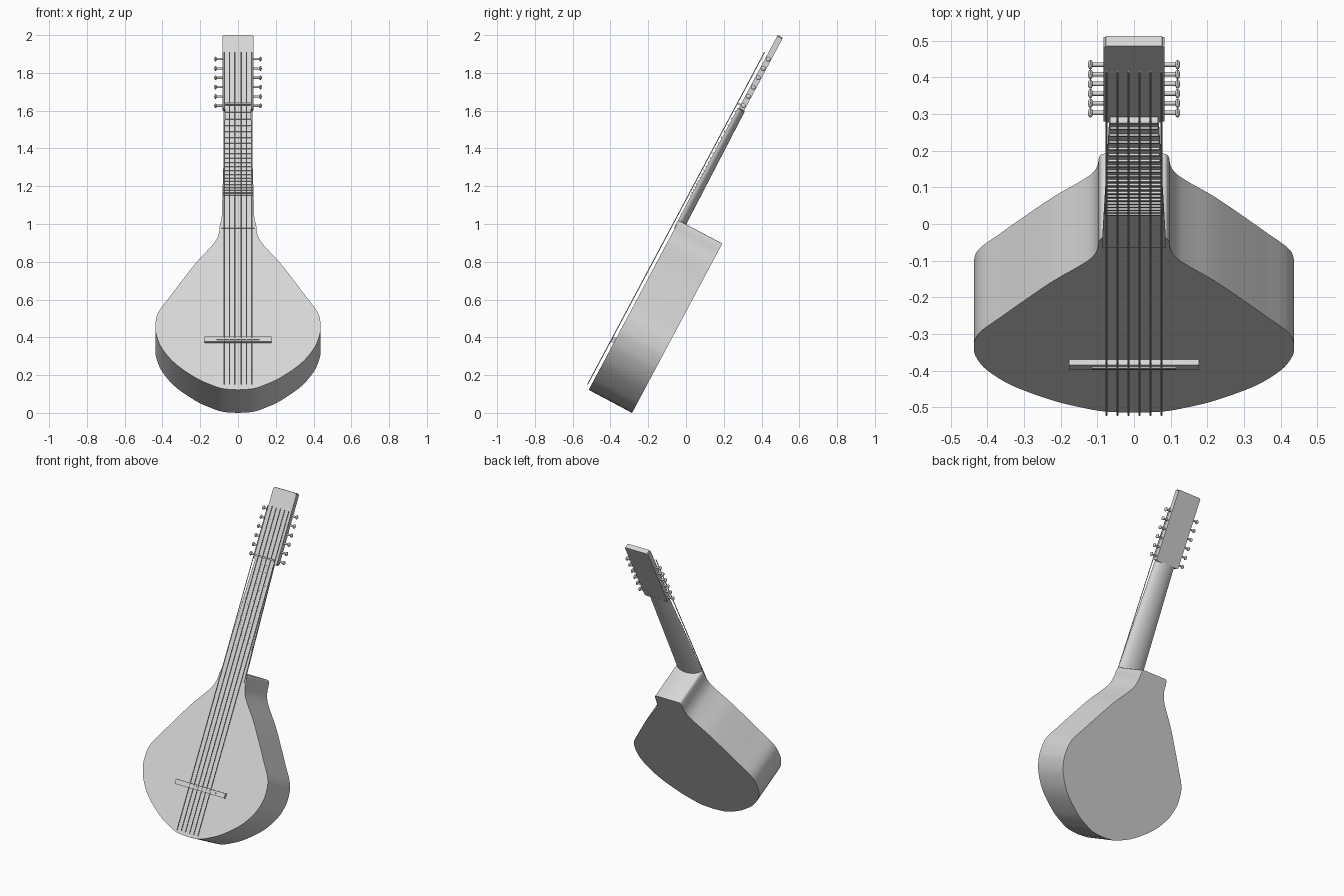
import bpy, bmesh, math
from mathutils import Matrix, Vector

if "Cube" in bpy.data.objects:
    bpy.data.objects.remove(bpy.data.objects["Cube"])

# Local frame: X across, Y along the neck, Z out of the soundboard; then leaned back
TILT = Matrix.Translation((0, -0.515, 0.122)) @ Matrix.Rotation(math.radians(61.95), 4, 'X')
grey = bpy.data.materials.new("light_grey")
grey.diffuse_color = (0.68, 0.68, 0.68, 1)
grey.use_nodes = True
grey.node_tree.nodes["Principled BSDF"].inputs["Base Color"].default_value = grey.diffuse_color


def finish(name, bm, smooth=True):
    bmesh.ops.recalc_face_normals(bm, faces=bm.faces)
    me = bpy.data.meshes.new(name)
    bm.to_mesh(me)
    bm.free()
    me.materials.append(grey)
    ob = bpy.data.objects.new(name, me)
    ob.matrix_world = TILT
    bpy.context.collection.objects.link(ob)
    if smooth:
        bpy.ops.object.select_all(action='DESELECT')
        bpy.context.view_layer.objects.active = ob
        ob.select_set(True)
        bpy.ops.object.shade_smooth_by_angle(angle=math.radians(35))
    return ob


def add_box(bm, lo, hi):
    lo, hi = Vector(lo), Vector(hi)
    m = Matrix.Translation((lo + hi) / 2) @ Matrix.Diagonal((*(hi - lo), 1))
    bmesh.ops.create_cube(bm, size=1, matrix=m)


def add_rod(bm, a, b, r, seg=10):
    a, b = Vector(a), Vector(b)
    rot = (b - a).to_track_quat('Z', 'Y').to_matrix().to_4x4()
    bmesh.ops.create_cone(bm, cap_ends=True, segments=seg, radius1=r, radius2=r,
                          depth=(b - a).length, matrix=Matrix.Translation((a + b) / 2) @ rot)


def smooth_path(pts, n=5):
    # Catmull-Rom through the points
    p = [Vector(q) for q in pts]
    p = [2 * p[0] - p[1]] + p + [2 * p[-1] - p[-2]]
    out = []
    for i in range(1, len(p) - 2):
        a, b, c, d = p[i - 1:i + 3]
        for k in range(n):
            t = k / n
            out.append(0.5 * (2 * b + (c - a) * t + (2 * a - 5 * b + 4 * c - d) * t * t
                              + (3 * b - a - 3 * c + d) * t ** 3))
    return out + [p[-2]]


# Body: pear outline, mirrored and extruded
half = smooth_path([(0, 0), (.08, .007), (.14, .029), (.22, .07), (.33, .155), (.4, .245),
                    (.43, .32), (.437, .38), (.424, .46), (.36, .56), (.3, .65), (.22, .765),
                    (.15, .85), (.115, .9), (.1, .945), (.096, .99), (.09, 1.01), (.08, 1.016)])
outline = [(p.x, p.y) for p in half] + [(-p.x, p.y) for p in reversed(half[1:])]
bm = bmesh.new()
face = bm.faces.new([bm.verts.new((x, y, 0)) for x, y in outline])
ext = bmesh.ops.extrude_face_region(bm, geom=[face])
bmesh.ops.translate(bm, vec=(0, 0, -0.26),
                    verts=[g for g in ext['geom'] if isinstance(g, bmesh.types.BMVert)])
finish("body", bm)

# Neck: flat top, half-round back, tapering toward the headstock
bm = bmesh.new()
rings = []
for v, w, depth in ((.967, .088, .044), (1.69, .068, .036)):
    ring = [(w * math.cos(math.pi * i / 16), v, -depth * math.sin(math.pi * i / 16)) for i in range(17)]
    ring += [(-w, v, .005), (w, v, .005)]
    rings.append([bm.verts.new(c) for c in ring])
n = len(rings[0])
for i in range(n):
    j = (i + 1) % n
    bm.faces.new((rings[0][i], rings[0][j], rings[1][j], rings[1][i]))
bm.faces.new(rings[0])
bm.faces.new(rings[1])
finish("neck", bm)

# Headstock
bm = bmesh.new()
add_box(bm, (-.083, 1.685, -.031), (.083, 2.128, 0))
bmesh.ops.bevel(bm, geom=[e for e in bm.edges if abs(e.verts[0].co.z - e.verts[1].co.z) > .01],
                offset=.006, segments=3, affect='EDGES')
finish("headstock", bm)

# Frets, closer together toward the body
bm = bmesh.new()
for k in range(1, 21):
    v = 1.71 - .796 * (1 - 2 ** (-k / 12))
    w = .068 + (1.69 - v) * .0277 - .003
    add_box(bm, (-w, v - .003, 0), (w, v + .003, .011))
finish("frets", bm, False)

# Nut
bm = bmesh.new()
add_box(bm, (-.066, 1.705, -.005), (.066, 1.715, .018))
finish("nut", bm, False)

# Bridge and saddle
bm = bmesh.new()
add_box(bm, (-.178, .28, -.002), (.178, .31, .017))
finish("bridge", bm, False)
bm = bmesh.new()
add_box(bm, (-.115, .291, .015), (.115, .299, .021))
finish("saddle", bm, False)

# Six strings
bm = bmesh.new()
for i in range(6):
    x = -.075 + .03 * i
    add_rod(bm, (x, .022, .019), (x, 2.015, .019), .0025, 8)
finish("strings", bm)

# Tuning pegs: shaft and flattened knob, six per side
bm = bmesh.new()
for side in (-1, 1):
    for i in range(6):
        v = 1.712 + .056 * i
        add_rod(bm, (side * .075, v, -.015), (side * .118, v, -.015), .006, 12)
        bmesh.ops.create_uvsphere(bm, u_segments=14, v_segments=8, radius=1,
                                  matrix=Matrix.Translation((side * .119, v, -.015))
                                  @ Matrix.Diagonal((.007, .013, .013, 1)))
finish("tuning_pegs", bm)
